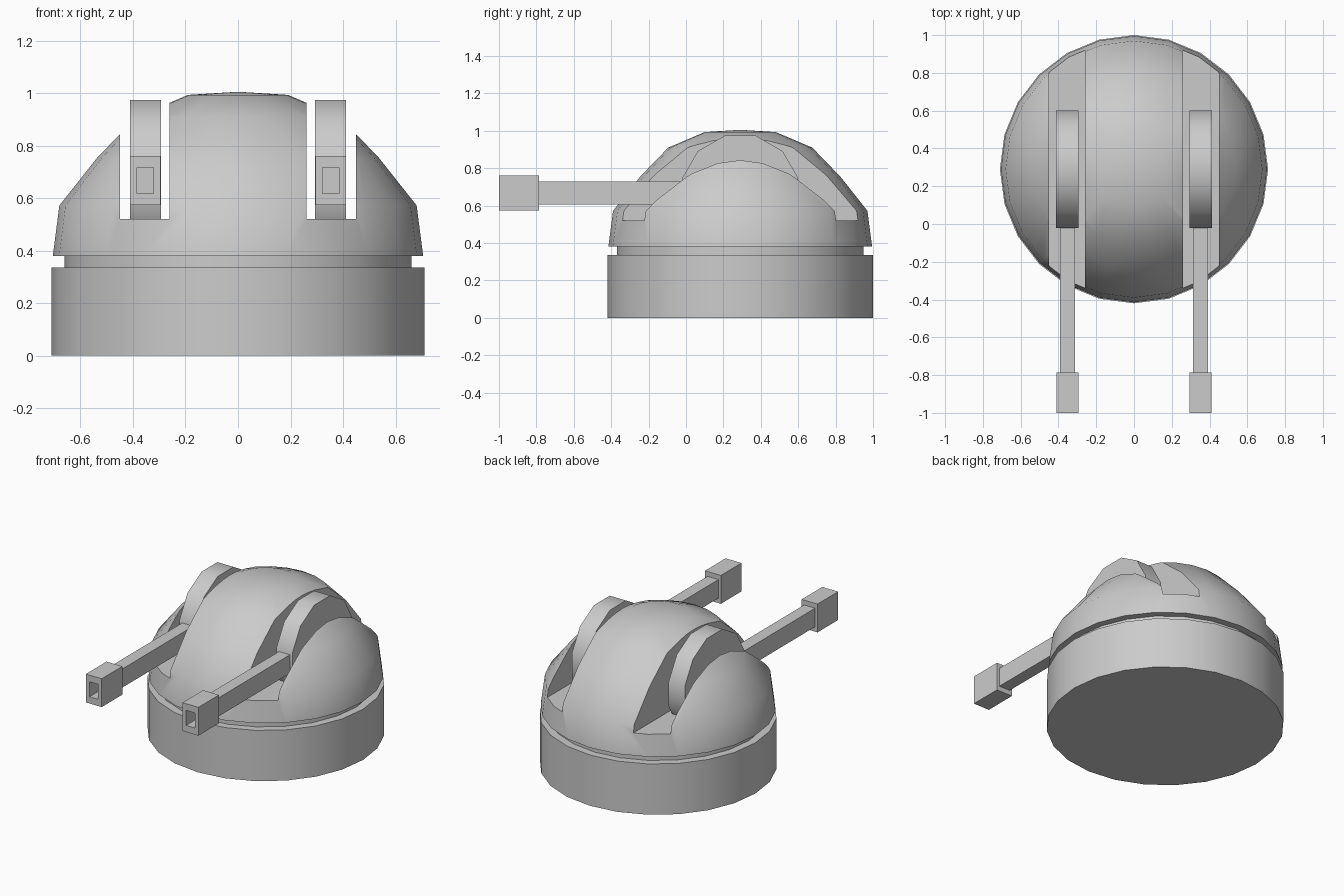
import bpy, bmesh, math
from mathutils import Matrix, Vector

cube = bpy.data.objects.get("Cube")
if cube:
    bpy.data.objects.remove(cube, do_unlink=True)

GREY = (0.6, 0.6, 0.6, 1)
mat = bpy.data.materials.new("plain grey")
mat.use_nodes = True
mat.diffuse_color = GREY
mat.node_tree.nodes["Principled BSDF"].inputs["Base Color"].default_value = GREY

CENTRE_Y = 0.29
SEGMENTS = 24


def finish(name, bm, smooth=False):
    bmesh.ops.recalc_face_normals(bm, faces=bm.faces)
    mesh = bpy.data.meshes.new(name)
    bm.to_mesh(mesh)
    bm.free()
    mesh.materials.append(mat)
    obj = bpy.data.objects.new(name, mesh)
    bpy.context.collection.objects.link(obj)
    if smooth:
        smooth_shade(obj)
    return obj


def activate(obj):
    bpy.ops.object.select_all(action='DESELECT')
    obj.select_set(True)
    bpy.context.view_layer.objects.active = obj


def smooth_shade(obj):
    activate(obj)
    bpy.ops.object.shade_smooth_by_angle(angle=math.radians(40))


def box(name, x, y, z):
    bm = bmesh.new()
    size = Vector((x[1] - x[0], y[1] - y[0], z[1] - z[0]))
    mid = Vector((sum(x), sum(y), sum(z))) / 2
    bmesh.ops.create_cube(bm, size=1, matrix=Matrix.Translation(mid) @ Matrix.Diagonal(size.to_4d()))
    return finish(name, bm)


def cylinder(name, radius, z0, z1):
    bm = bmesh.new()
    bmesh.ops.create_cone(bm, cap_ends=True, segments=SEGMENTS, radius1=radius, radius2=radius,
                          depth=z1 - z0, matrix=Matrix.Translation((0, CENTRE_Y, (z0 + z1) / 2)))
    return finish(name, bm, True)


def cut(obj, cutter):
    activate(obj)
    mod = obj.modifiers.new("cut", 'BOOLEAN')
    mod.operation = 'DIFFERENCE'
    mod.solver = 'EXACT'
    mod.object = cutter
    bpy.ops.object.modifier_apply(modifier=mod.name)
    bpy.data.objects.remove(cutter, do_unlink=True)


# Base drum and recessed neck
cylinder("base_drum", 0.71, 0, 0.335)
cylinder("neck_ring", 0.66, 0.335, 0.38)

# Faceted dome, spun from its profile
profile = [(0, 0.38), (0.705, 0.38), (0.68, 0.572), (0.535, 0.755),
           (0.385, 0.91), (0.19, 0.993), (0, 1.005)]
bm = bmesh.new()
points = [bm.verts.new((r, 0, z)) for r, z in profile]
edges = [bm.edges.new(pair) for pair in zip(points, points[1:])]
bmesh.ops.spin(bm, geom=points + edges, cent=(0, 0, 0), axis=(0, 0, 1),
               angle=math.tau, steps=SEGMENTS, use_duplicate=False)
bmesh.ops.remove_doubles(bm, verts=bm.verts, dist=0.0005)
bmesh.ops.translate(bm, verts=bm.verts, vec=(0, CENTRE_Y, 0))
dome = finish("dome", bm)

# Slots through the dome, one for each gun
for side in (-1, 1):
    x = sorted((side * 0.26, side * 0.45))
    cut(dome, box("slot_cutter", x, (-1, 2), (0.52, 2)))
smooth_shade(dome)

# Guns: twelve-sided mount wheel, barrel and hollow muzzle
for side, label in ((-1, "right"), (1, "left")):
    cx = side * 0.353
    bm = bmesh.new()
    radius = 0.31 / math.cos(math.pi / 12)
    place = (Matrix.Translation((cx, CENTRE_Y, 0.664)) @ Matrix.Rotation(math.pi / 2, 4, 'Y')
             @ Matrix.Rotation(math.pi / 12, 4, 'Z'))
    bmesh.ops.create_cone(bm, cap_ends=True, segments=12, radius1=radius, radius2=radius,
                          depth=0.118, matrix=place)
    finish(label + "_gun_wheel", bm, True)

    box(label + "_barrel", (cx - 0.04, cx + 0.04), (-0.785, 0.1), (0.605, 0.728))
    muzzle = box(label + "_muzzle", (cx - 0.058, cx + 0.058), (-1, -0.785), (0.573, 0.76))
    cut(muzzle, box("bore_cutter", (cx - 0.032, cx + 0.032), (-1.1, -0.88), (0.617, 0.716)))
